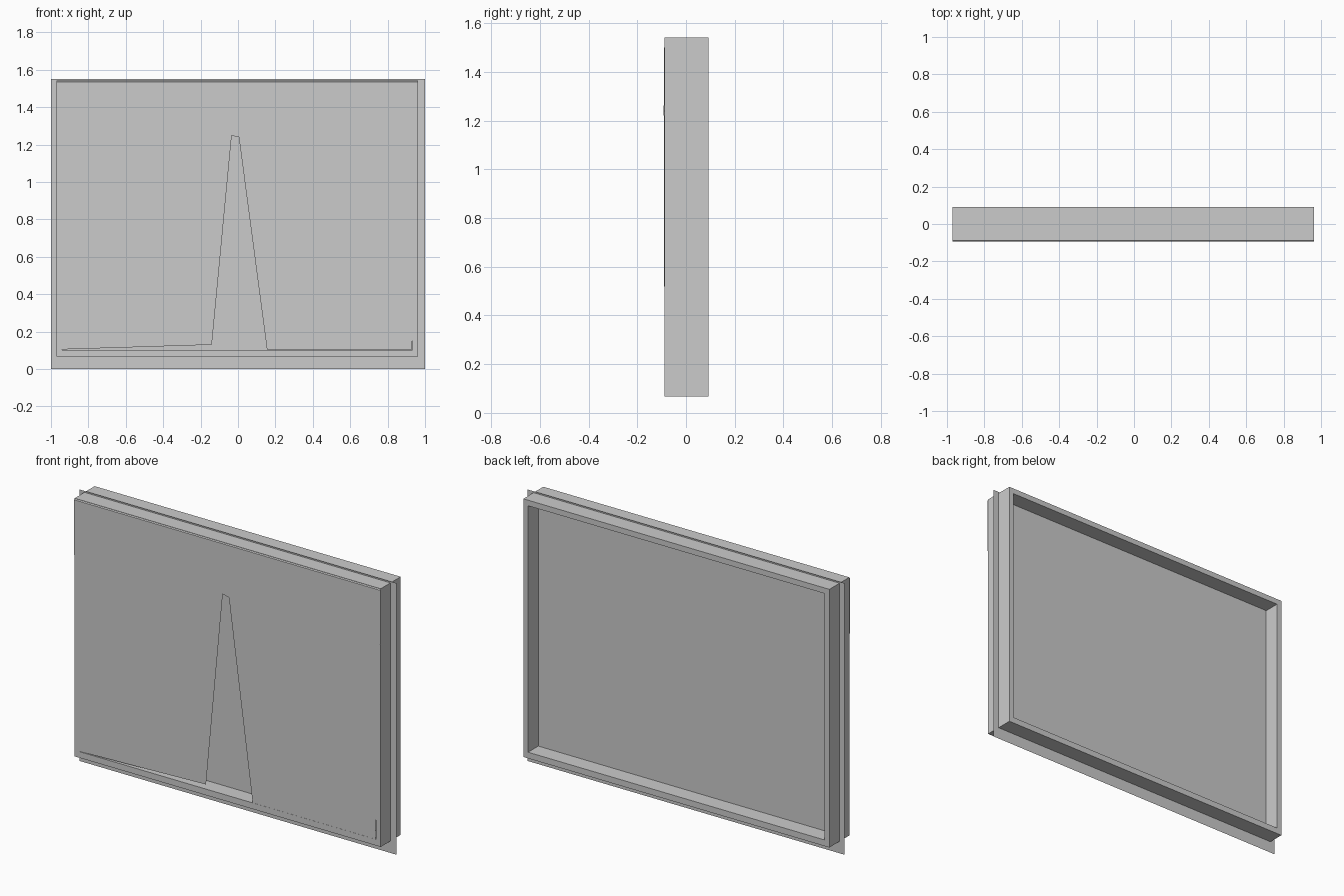
import bpy

if "Cube" in bpy.data.objects:
    bpy.data.objects.remove(bpy.data.objects["Cube"])


def mesh_object(name, verts, faces):
    mesh = bpy.data.meshes.new(name)
    mesh.from_pydata(verts, [], faces)
    mesh.update()
    ob = bpy.data.objects.new(name, mesh)
    bpy.context.collection.objects.link(ob)
    return ob


def strip(name, rows):
    """Sheet of quads lofted between rows of equally many points."""
    n = len(rows[0])
    verts = [p for row in rows for p in row]
    faces = [(r * n + i, r * n + i + 1, (r + 1) * n + i + 1, (r + 1) * n + i)
             for r in range(len(rows) - 1) for i in range(n - 1)]
    return mesh_object(name, verts, faces)


FRONT, BACK = -0.088, 0.092


# Window frame: rectangular ring with a deep opening
def rectangle(x0, x1, z0, z1, y):
    return [(x0, y, z0), (x1, y, z0), (x1, y, z1), (x0, y, z1)]


outer, inner = (-0.97, 0.963, 0.068, 1.542), (-0.94, 0.933, 0.103, 1.51)
loops = [rectangle(*outer, FRONT), rectangle(*inner, FRONT),
         rectangle(*inner, BACK), rectangle(*outer, BACK)]
faces = []
for a in range(4):
    b = (a + 1) % 4
    for i in range(4):
        j = (i + 1) % 4
        faces.append((a * 4 + i, a * 4 + j, b * 4 + j, b * 4 + i))
mesh_object("window_frame", [p for loop in loops for p in loop], faces)

# Glass pane: flat sheet that runs past the frame at mid depth
mesh_object("window_pane", rectangle(-1, 1, 0, 1.55, 0.0), [(0, 1, 2, 3)])


# Curtains: nearly flat sheets, parted in a narrow wedge at the centre
def curtain(name, bottom, top):
    strip(name, [[(x, y, z) for x, y, z in bottom],
                 [(x, y, z) for x, y, z in top]])


curtain("left_curtain",
        [(-0.97, -0.089, 0.104), (-0.55, -0.089, 0.117), (-0.14, -0.089, 0.13)],
        [(-0.97, -0.089, 1.5), (-0.1, -0.090, 1.5), (-0.01, -0.089, 1.5)])
curtain("right_curtain",
        [(0.155, -0.089, 0.104), (0.55, -0.089, 0.104), (0.931, -0.089, 0.104)],
        [(-0.03, -0.089, 1.5), (0.08, -0.090, 1.5), (0.95, -0.089, 1.5)])

# Valance: wavy-bottomed sheet across the top, with a narrow return below
hem = [(-0.97, 1.22), (-0.72, 1.23), (-0.42, 1.247), (-0.22, 1.235),
       (-0.09, 1.26), (0.07, 1.225), (0.27, 1.24), (0.57, 1.24), (0.963, 1.22)]
strip("valance", [[(x, -0.0895, z + 0.004) for x, z in hem],
                  [(x, -0.093, z) for x, z in hem],
                  [(x, -0.093, 1.535) for x, z in hem],
                  [(x, FRONT, 1.54) for x, z in hem]])
